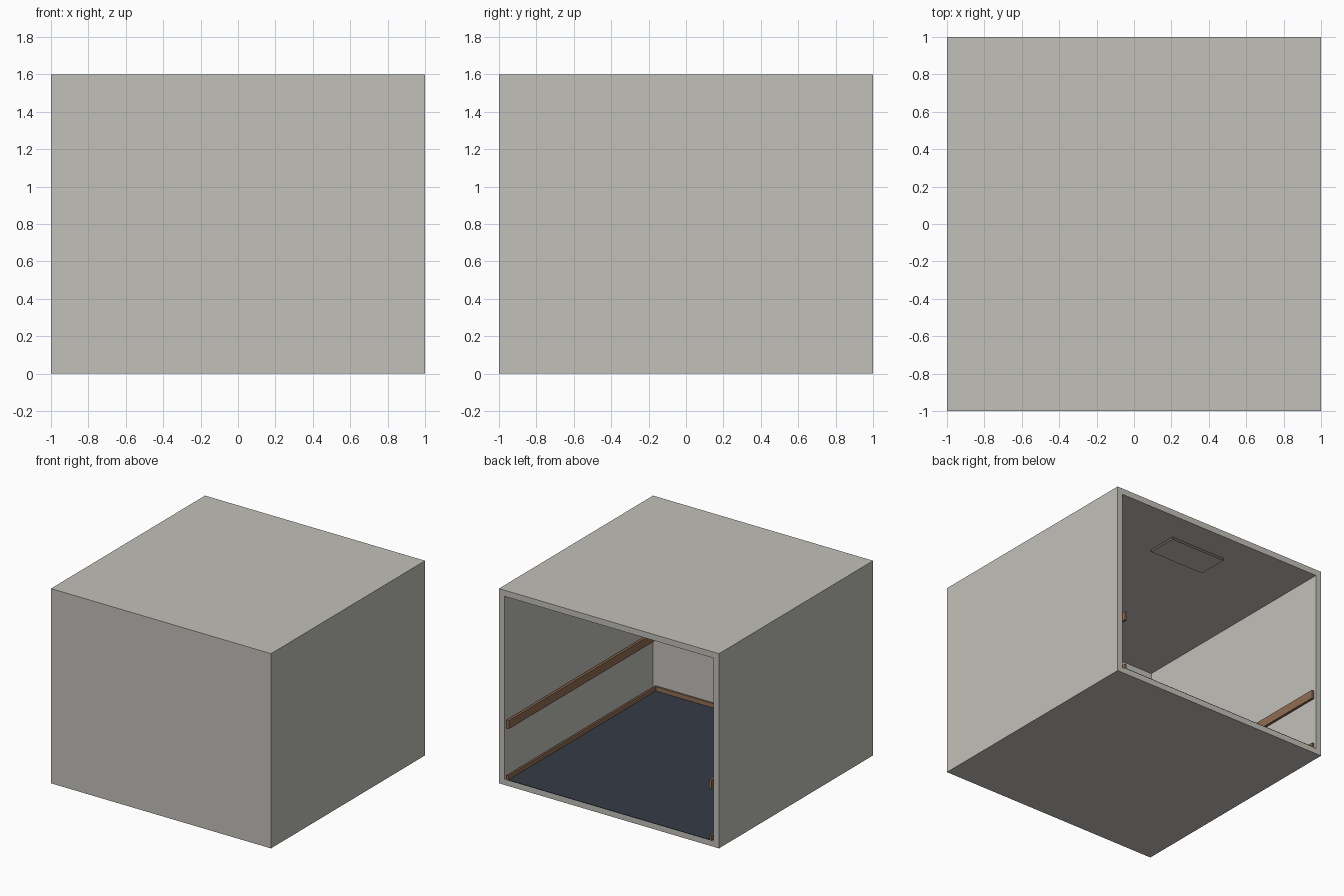
import bpy
import bmesh

if "Cube" in bpy.data.objects:
    bpy.data.objects.remove(bpy.data.objects["Cube"], do_unlink=True)

WALL = 0.07        # wall thickness
FLOOR_Z = 0.045    # top of the base slab
CEIL_Z = 1.55      # underside of the ceiling
INNER = 1 - WALL   # inner wall face


def material(name, color):
    mat = bpy.data.materials.new(name)
    mat.use_nodes = True
    mat.diffuse_color = (*color, 1)
    mat.node_tree.nodes["Principled BSDF"].inputs["Base Color"].default_value = (*color, 1)
    return mat


plaster = material("warm_grey_plaster", (0.54, 0.53, 0.49))
carpet = material("slate_blue_carpet", (0.036, 0.046, 0.062))
wood = material("brown_wood", (0.28, 0.155, 0.09))
dark = material("dark_grey_trim", (0.12, 0.12, 0.115))


def finish(name, bm, *mats):
    bmesh.ops.recalc_face_normals(bm, faces=bm.faces)
    mesh = bpy.data.meshes.new(name)
    bm.to_mesh(mesh)
    bm.free()
    for mat in mats:
        mesh.materials.append(mat)
    obj = bpy.data.objects.new(name, mesh)
    bpy.context.collection.objects.link(obj)
    return obj


def box_mesh(x, y, z):
    """Box spanning the given (low, high) ranges."""
    bm = bmesh.new()
    bmesh.ops.create_cube(bm, size=1)
    for v in bm.verts:
        for axis, (low, high) in enumerate((x, y, z)):
            v.co[axis] = high if v.co[axis] > 0 else low
    return bm


# Room shell: a box hollowed out from its open back
bm = box_mesh((-1, 1), (-1, 1), (0, 1.6))
back = next(f for f in bm.faces if f.calc_center_median().y > 0.9)
bmesh.ops.inset_region(bm, faces=[back], thickness=WALL)
for v in back.verts:
    v.co.z = CEIL_Z if v.co.z > 0.8 else FLOOR_Z
hollow = bmesh.ops.extrude_face_region(bm, geom=[back])["geom"]
for v in (g for g in hollow if isinstance(g, bmesh.types.BMVert)):
    v.co.y = -INNER
if back.is_valid:
    bmesh.ops.delete(bm, geom=[back], context='FACES_ONLY')
finish("room_shell", bm, plaster)

# Carpet laid over the slab
finish("floor_carpet", box_mesh((-INNER, INNER), (-INNER, 1), (FLOOR_Z, 0.05)), carpet)


# Wood trims running round the three walls
def wall_trim(name, low, high, depth):
    inner = INNER - depth
    half = [(INNER, -INNER), (INNER, 1), (inner, 1), (inner, -inner)]
    outline = half + [(-x, y) for x, y in reversed(half)]
    bm = bmesh.new()
    face = bm.faces.new([bm.verts.new((x, y, low)) for x, y in outline])
    top = bmesh.ops.extrude_face_region(bm, geom=[face])["geom"]
    bmesh.ops.translate(bm, vec=(0, 0, high - low),
                        verts=[g for g in top if isinstance(g, bmesh.types.BMVert)])
    finish(name, bm, wood)


wall_trim("baseboard", 0.05, 0.085, 0.015)
wall_trim("chair_rail", 0.47, 0.54, 0.02)

# Ceiling panels with dark edges
for label, y in (("back", 0.625), ("front", -0.625)):
    bm = box_mesh((-0.25, 0.25), (y - 0.125, y + 0.125), (CEIL_Z - 0.02, CEIL_Z))
    bm.normal_update()
    for f in bm.faces:
        f.material_index = 0 if abs(f.normal.z) > 0.5 else 1
    finish(f"ceiling_panel_{label}", bm, plaster, dark)
